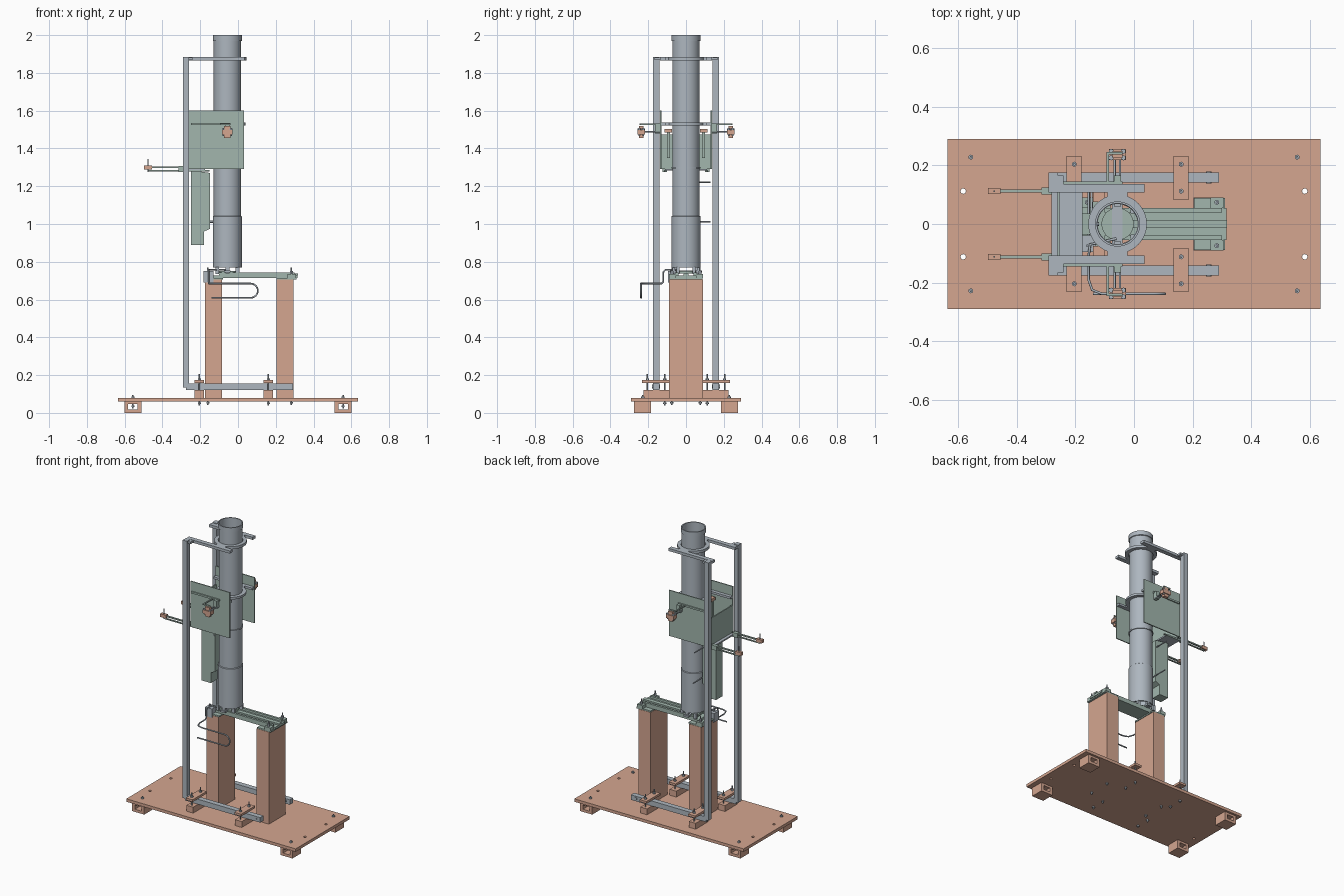
import bpy, bmesh, math
from mathutils import Vector, Matrix


def mat(name, rgb):
    m = bpy.data.materials.new(name)
    m.diffuse_color = (*rgb, 1)
    return m


WOOD = mat("wood", (0.66, 0.38, 0.28))
GREEN = mat("green_metal", (0.36, 0.47, 0.42))
STEEL = mat("steel", (0.42, 0.47, 0.52))


def finish(name, bm, m, smooth=False):
    bmesh.ops.recalc_face_normals(bm, faces=bm.faces)
    me = bpy.data.meshes.new(name)
    bm.to_mesh(me)
    bm.free()
    me.materials.append(m)
    ob = bpy.data.objects.new(name, me)
    bpy.context.collection.objects.link(ob)
    if smooth:
        bpy.ops.object.select_all(action='DESELECT')
        ob.select_set(True)
        bpy.context.view_layer.objects.active = ob
        bpy.ops.object.shade_smooth_by_angle(angle=math.radians(35))
    return ob


def boxes(name, spans, m, mirror=False):
    """spans: (x0, x1, y0, y1, z0, z1), optionally mirrored in y"""
    bm = bmesh.new()
    for x0, x1, y0, y1, z0, z1 in spans:
        for s in ((1, -1) if mirror else (1,)):
            c = Matrix.Translation(((x0 + x1) / 2, s * (y0 + y1) / 2, (z0 + z1) / 2))
            bmesh.ops.create_cube(bm, size=1, matrix=c @ Matrix.Diagonal((x1 - x0, y1 - y0, z1 - z0, 1)))
    return finish(name, bm, m)


def add_cyl(bm, a, b, r, n=16):
    a, b = Vector(a), Vector(b)
    d = b - a
    q = d.to_track_quat('Z', 'Y').to_matrix().to_4x4()
    bmesh.ops.create_cone(bm, cap_ends=True, segments=n, radius1=r, radius2=r, depth=d.length,
                          matrix=Matrix.Translation((a + b) / 2) @ q)


def rods(name, items, m, mirror=False, n=16):
    """items: (start, end, radius)"""
    bm = bmesh.new()
    for a, b, r in items:
        for s in ((1, -1) if mirror else (1,)):
            add_cyl(bm, (a[0], s * a[1], a[2]), (b[0], s * b[1], b[2]), r, n)
    return finish(name, bm, m, True)


def lathe(name, profile, m, n=48, cx=-0.056):
    """closed (r, z) profile spun round the tube axis"""
    bm = bmesh.new()
    vs = [bm.verts.new((cx + r, 0, z)) for r, z in profile]
    es = [bm.edges.new((vs[i], vs[(i + 1) % len(vs)])) for i in range(len(vs))]
    bmesh.ops.spin(bm, geom=vs + es, cent=(cx, 0, 0), axis=(0, 0, 1), angle=2 * math.pi, steps=n)
    bmesh.ops.remove_doubles(bm, verts=bm.verts, dist=1e-5)
    return finish(name, bm, m, True)


def bolts(name, spots, z0, z1, nuts, m=STEEL):
    """threaded rods at (x, +-y) with hex nuts at the given heights"""
    bm = bmesh.new()
    for x, y in spots:
        for s in (1, -1):
            add_cyl(bm, (x, s * y, z0), (x, s * y, z1), 0.004, 12)
            for z in nuts:
                add_cyl(bm, (x, s * y, z), (x, s * y, z + 0.008), 0.009, 6)
    return finish(name, bm, m)


# base board with four through holes
board = boxes("base_board", [(-0.636, 0.636, -0.29, 0.29, 0.06, 0.08)], WOOD)
cut = rods("hole_cutter", [((x, 0.112, 0), (x, 0.112, 0.2), 0.009) for x in (-0.583, 0.583)], WOOD, True)
mod = board.modifiers.new("holes", 'BOOLEAN')
mod.operation, mod.object, mod.solver = 'DIFFERENCE', cut, 'EXACT'
bpy.context.view_layer.objects.active = board
bpy.ops.object.modifier_apply(modifier="holes")
bpy.data.objects.remove(cut)

# hollow feet
feet = []
for c in (-0.557, 0.557):
    a, b, y0, y1 = c - 0.045, c + 0.045, 0.185, 0.275
    feet += [(a, b, y0, y1, 0, 0.018), (a, b, y0, y1, 0.046, 0.06),
             (a, a + 0.02, y0, y1, 0.018, 0.046), (b - 0.02, b, y0, y1, 0.018, 0.046)]
boxes("feet", feet, WOOD, True)
bolts("foot_bolts", [(-0.557, 0.228), (0.557, 0.228)], 0.022, 0.095, (0.03, 0.08))

# timber posts
boxes("timber_posts", [(-0.175, -0.085, -0.09, 0.09, 0.08, 0.705),
                       (0.203, 0.295, -0.09, 0.09, 0.08, 0.705)], WOOD)
bolts("post_bolts", [(-0.16, 0.075), (0.283, 0.075)], 0.042, 0.06, (0.05,))

# rail clamps
cl = [(-0.23, -0.179), (0.135, 0.186)]
boxes("clamp_blocks", [(a, b, 0.09, 0.225, 0.08, 0.12) for a, b in cl], WOOD, True)
boxes("clamp_plates", [(a, b, 0.082, 0.232, 0.158, 0.173) for a, b in cl], WOOD, True)
bolts("clamp_bolts", [(x, y) for x in (-0.204, 0.161) for y in (0.204, 0.112)], 0.04, 0.205, (0.048, 0.174))

# steel frame: base rails, uprights, top arms
boxes("base_rails", [(-0.275, 0.29, 0.141, 0.176, 0.122, 0.156)], STEEL, True)
boxes("uprights", [(-0.292, -0.26, 0.141, 0.176, 0.135, 1.885)], STEEL, True)
rods("rail_pins", [((0.255, 0.138, 0.139), (0.255, 0.179, 0.139), 0.01)], STEEL, True)
boxes("top_arms", [(-0.292, 0.035, 0.107, 0.137, 1.865, 1.883),
                   (-0.292, -0.24, 0.137, 0.166, 1.867, 1.881),
                   (-0.09, -0.022, 0.09, 0.11, 1.865, 1.883)], STEEL, True)
lathe("top_ring", [(0.076, 1.865), (0.1, 1.865), (0.1, 1.883), (0.076, 1.883)], STEEL)

# long stepped tube
lathe("main_tube", [(0.068, 0.77), (0.077, 0.77), (0.077, 1.04), (0.0725, 1.043), (0.0725, 1.968),
                    (0.077, 1.97), (0.077, 2.0), (0.07, 2.0)], STEEL, 64)
lathe("tube_band", [(0.071, 1.295), (0.078, 1.295), (0.078, 1.303), (0.071, 1.303)], STEEL)

# middle holder
lathe("middle_ring", [(0.072, 1.522), (0.097, 1.522), (0.097, 1.537), (0.072, 1.537)], STEEL)
boxes("middle_arms", [(-0.26, 0.03, 0.107, 0.13, 1.522, 1.537),
                      (-0.09, -0.022, 0.088, 0.11, 1.522, 1.537)], STEEL, True)
boxes("clamp_pads", [(-0.14, -0.1, 0.075, 0.115, 1.484, 1.503)], WOOD, True)
boxes("pad_hangers", [(-0.14, -0.11, 0.085, 0.1, 1.35, 1.484)], GREEN, True)

# green housing: side panels, back panel, floor
boxes("side_panels", [(-0.26, 0.033, 0.13, 0.137, 1.29, 1.6)], GREEN, True)
boxes("back_panel", [(-0.262, -0.254, -0.13, 0.13, 1.29, 1.475)], GREEN)
boxes("housing_floor", [(-0.282, -0.175, -0.112, 0.112, 1.282, 1.292)], STEEL)

# hanging box below the housing
bm = bmesh.new()
prof = [(-0.25, 0.89), (-0.18, 0.89), (-0.18, 0.96), (-0.148, 0.975), (-0.148, 1.27), (-0.25, 1.285)]
f = bm.faces.new([bm.verts.new((x, -0.035, z)) for x, z in prof])
ext = bmesh.ops.extrude_face_region(bm, geom=[f])
bmesh.ops.translate(bm, vec=(0, 0.07, 0), verts=[v for v in ext["geom"] if isinstance(v, bmesh.types.BMVert)])
finish("hanging_box", bm, GREEN)
rods("box_probes", [((-0.155, -0.04, 1.222), (-0.155, 0.13, 1.222), 0.004),
                    ((-0.145, 0, 1.012), (-0.145, 0.13, 1.012), 0.004),
                    ((-0.18, 0, 1.012), (-0.12, 0, 1.012), 0.006)], STEEL)

# rear handles
boxes("rear_handle_bars", [(-0.49, -0.27, 0.107, 0.118, 1.296, 1.304),
                           (-0.475, -0.15, 0.108, 0.117, 1.278, 1.285),
                           (-0.315, -0.28, 0.1, 0.125, 1.276, 1.306)], GREEN, True)
boxes("rear_handle_ends", [(-0.498, -0.456, 0.102, 0.123, 1.288, 1.31)], WOOD, True)
rods("rear_handle_pins", [((-0.477, 0.112, 1.275), (-0.477, 0.112, 1.345), 0.003)], STEEL, True)

# side arms with clamps
boxes("side_arm_bars", [(-0.25, -0.04, 0.137, 0.145, 1.523, 1.535),
                        (-0.094, -0.086, 0.137, 0.245, 1.524, 1.532),
                        (-0.09, -0.04, 0.237, 0.245, 1.524, 1.532),
                        (-0.068, -0.045, 0.137, 0.165, 1.48, 1.532)], GREEN, True)
rods("side_arm_rods", [((x, 0.13, 1.488), (x, 0.245, 1.488), 0.004) for x in (-0.066, -0.048)], STEEL, True)
boxes("side_arm_clamps", [(-0.086, -0.028, 0.218, 0.256, 1.474, 1.498),
                          (-0.073, -0.04, 0.226, 0.25, 1.455, 1.52)], WOOD, True)
bolts("side_clamp_bolts", [(x, y) for x in (-0.078, -0.036) for y in (0.226, 0.248)], 1.466, 1.508, (1.498,))

# slide beam across the posts
boxes("slide_beam", [(-0.13, 0.315, -0.055, 0.055, 0.713, 0.728),
                     (-0.1, 0.3, -0.055, -0.04, 0.728, 0.742),
                     (-0.1, 0.3, 0.04, 0.055, 0.728, 0.742),
                     (-0.1, 0.318, -0.014, 0.014, 0.728, 0.738)], GREEN)
boxes("beam_end_plates", [(0.205, 0.31, -0.088, 0.088, 0.705, 0.714),
                          (-0.18, -0.08, -0.088, 0.088, 0.705, 0.714)], GREEN)
boxes("beam_lugs", [(0.262, 0.306, 0.055, 0.09, 0.714, 0.735),
                    (-0.182, -0.14, 0.055, 0.09, 0.714, 0.735)], GREEN, True)
bolts("beam_bolts", [(0.283, 0.074), (-0.16, 0.074)], 0.7, 0.77, (0.735, 0.744))
boxes("inlet_block", [(-0.182, -0.13, -0.095, -0.04, 0.69, 0.75)], STEEL)
lathe("burner_cup", [(0.001, 0.738), (0.055, 0.738), (0.055, 0.752), (0.001, 0.752)], GREEN, 32)
boxes("tube_supports", [(-0.12, -0.1, 0.05, 0.065, 0.735, 0.772), (-0.012, 0.008, 0.035, 0.05, 0.735, 0.772),
                        (-0.066, -0.046, 0.058, 0.075, 0.738, 0.772)], STEEL, True)
boxes("support_bar", [(-0.075, -0.04, -0.085, 0.085, 0.742, 0.754)], STEEL)

# bent feed pipe
pts = [(-0.06, -0.05, 0.757), (-0.15, -0.07, 0.757), (-0.155, -0.11, 0.757), (-0.155, -0.12, 0.745),
       (-0.155, -0.12, 0.695), (-0.155, -0.13, 0.685), (-0.155, -0.19, 0.685), (-0.143, -0.225, 0.685),
       (-0.11, -0.238, 0.685)]
for i in range(13):
    t = math.pi / 2 - math.pi * i / 12
    pts.append((0.065 + 0.04 * math.cos(t), -0.238, 0.647 + 0.038 * math.sin(t)))
pts.append((-0.14, -0.238, 0.609))
cu = bpy.data.curves.new("feed_pipe", 'CURVE')
cu.dimensions, cu.bevel_depth, cu.bevel_resolution, cu.use_fill_caps = '3D', 0.0045, 3, True
sp = cu.splines.new('POLY')
sp.points.add(len(pts) - 1)
for p, c in zip(sp.points, pts):
    p.co = (*c, 1)
cu.materials.append(STEEL)
bpy.context.collection.objects.link(bpy.data.objects.new("feed_pipe", cu))
